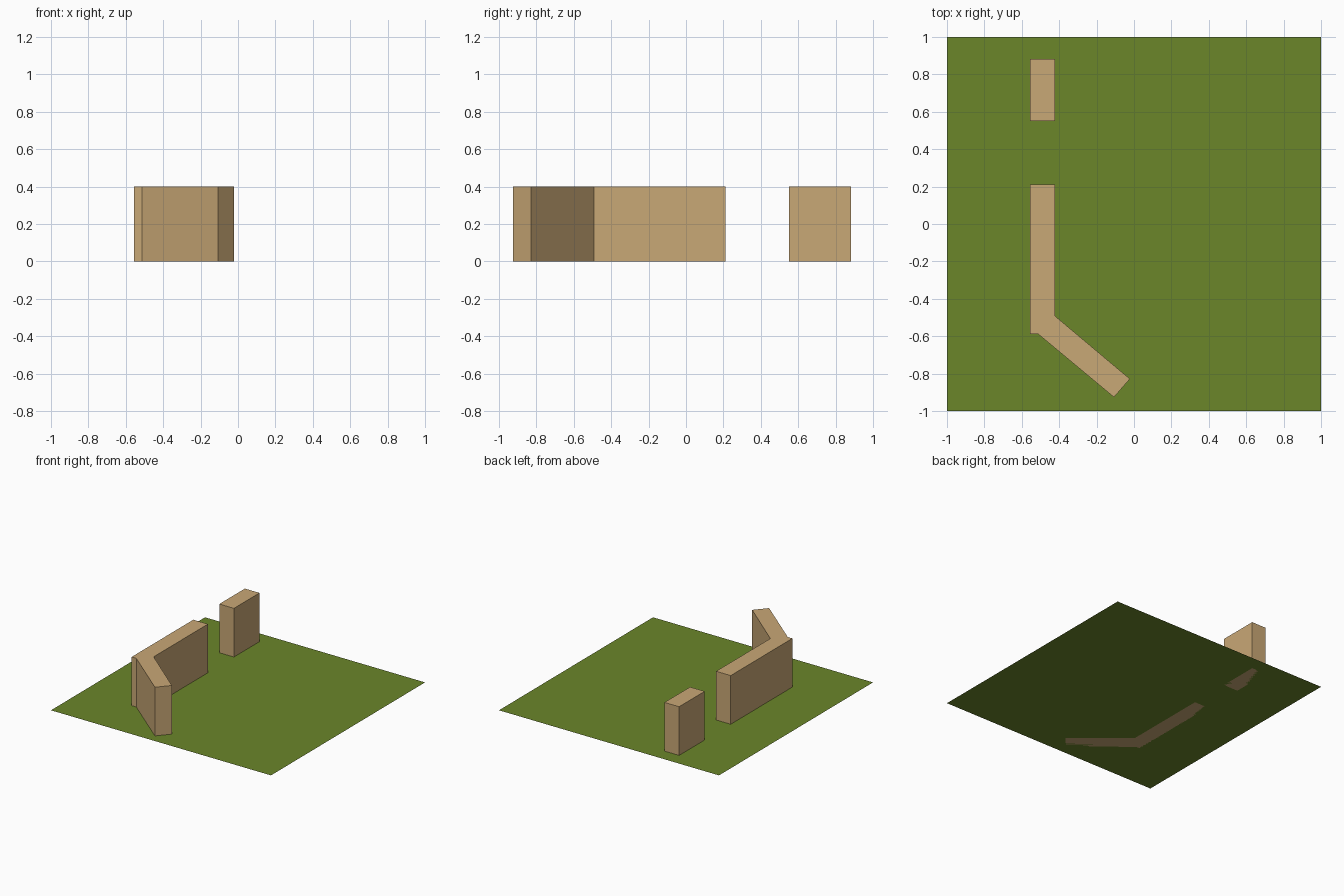
import bpy
import bmesh

if "Cube" in bpy.data.objects:
    bpy.data.objects.remove(bpy.data.objects["Cube"])


def material(name, color):
    mat = bpy.data.materials.new(name)
    mat.diffuse_color = color
    mat.use_nodes = True
    mat.node_tree.nodes["Principled BSDF"].inputs["Base Color"].default_value = mat.diffuse_color
    return mat


def prism(name, outline, height, mat):
    """Flat polygon from an anticlockwise outline, extruded up if height > 0."""
    bm = bmesh.new()
    face = bm.faces.new([bm.verts.new((x, y, 0)) for x, y in outline])
    if height:
        top = bmesh.ops.extrude_face_region(bm, geom=[face], use_keep_orig=True)
        verts = [v for v in top["geom"] if isinstance(v, bmesh.types.BMVert)]
        bmesh.ops.translate(bm, verts=verts, vec=(0, 0, height))
        bmesh.ops.recalc_face_normals(bm, faces=bm.faces[:])
    mesh = bpy.data.meshes.new(name)
    bm.to_mesh(mesh)
    bm.free()
    mesh.materials.append(mat)
    obj = bpy.data.objects.new(name, mesh)
    bpy.context.collection.objects.link(obj)
    return obj


grass = material("grass", (0.147, 0.238, 0.023, 1))
sandstone = material("sandstone", (0.584, 0.392, 0.181, 1))
LEFT, RIGHT, HEIGHT = -0.555, -0.422, 0.40

# Flat lawn tile
prism("lawn", [(-1, -1), (1, -1), (1, 1), (-1, 1)], 0, grass)

# Short free-standing wall behind the gap
prism("short_wall", [(LEFT, 0.55), (RIGHT, 0.55), (RIGHT, 0.882), (LEFT, 0.882)],
      HEIGHT, sandstone)

# Long wall with its angled end section
prism("bent_wall", [(LEFT, -0.588), (-0.513, -0.588), (-0.107, -0.926),
                    (-0.022, -0.828), (RIGHT, -0.492), (RIGHT, 0.212),
                    (LEFT, 0.212)], HEIGHT, sandstone)
